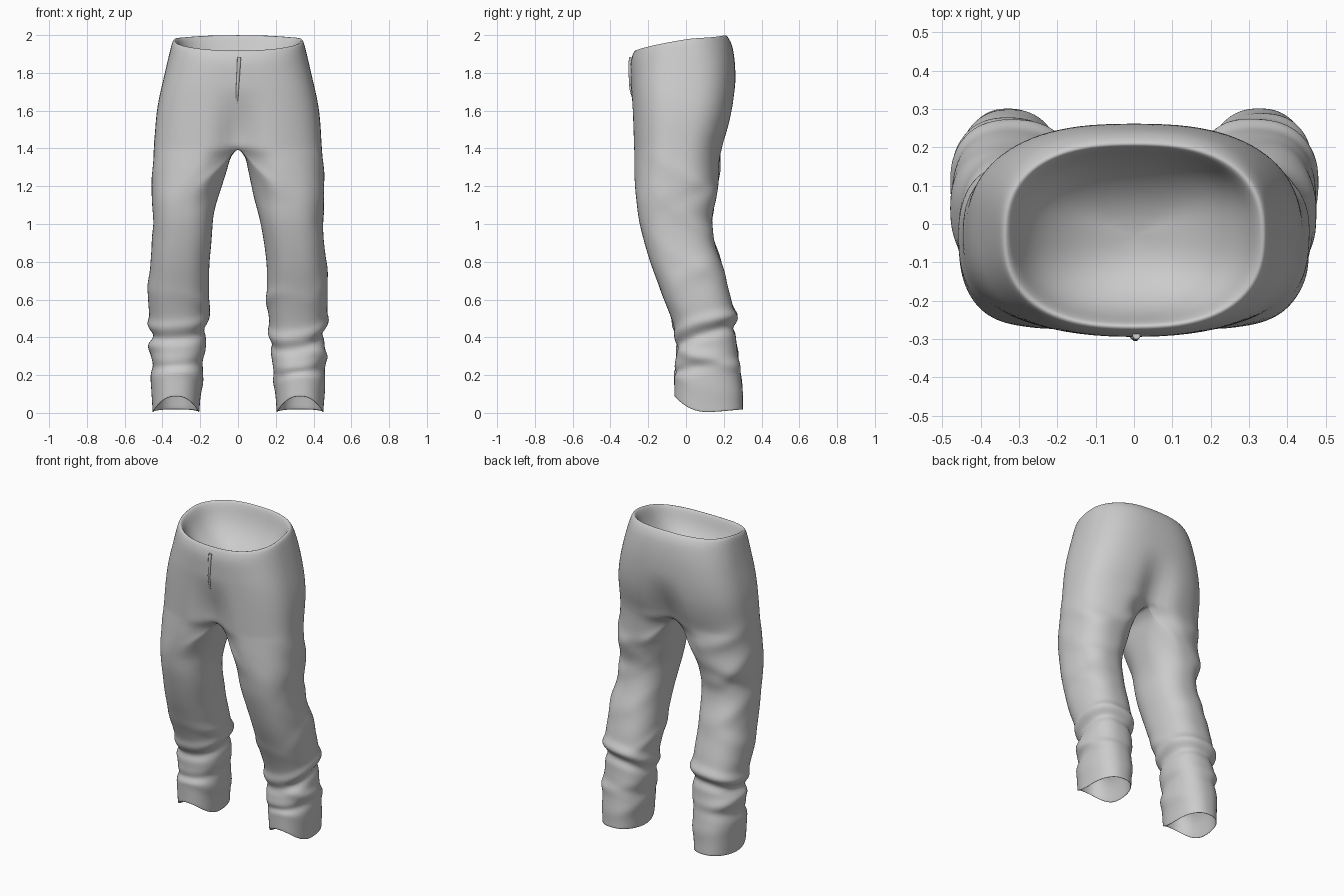
import bpy, bmesh
from math import sin, cos, pi, exp, radians, copysign

if "Cube" in bpy.data.objects:
    bpy.data.objects.remove(bpy.data.objects["Cube"])

# z, inner x, outer x, front y, back y
ROWS = [
    (2.00, 0, .345, -.275, .215), (1.95, 0, .358, -.292, .243), (1.80, 0, .390, -.294, .262),
    (1.60, 0, .430, -.290, .250), (1.40, 0, .445, -.284, .200), (1.365, .033, .447, -.282, .190),
    (1.28, .055, .452, -.279, .178), (1.15, .082, .457, -.266, .165), (1.00, .12, .450, -.245, .135),
    (.80, .15, .463, -.190, .180), (.60, .155, .475, -.115, .240), (.45, .168, .463, -.062, .262),
    (.36, .170, .458, -.050, .268), (.20, .190, .462, -.062, .290), (.0, .205, .452, -.062, .302)]

# cloth folds: height, tilt, depth, width, direction (0 side, -90 front, 90 back), focus
FOLDS = [
    (.455, .06, .022, .028, 70, .35), (.395, .06, -.020, .024, 20, .2), (.31, -.05, .022, .035, 10, 1.2),
    (.235, .05, -.016, .03, -60, .5), (.15, -.06, .010, .05, 180, .8), (.55, -.08, .010, .035, 180, 1.5),
    (.68, .12, .008, .05, 20, 1.5), (.88, -.15, .010, .06, 60, 2), (1.04, .16, -.010, .05, 60, 2),
    (1.18, -.22, .010, .05, 50, 2.5), (1.38, -.20, .016, .05, 50, 3), (1.40, .05, -.010, .03, 95, 3)]

N = 24            # steps around the outer half of a leg
CROTCH = 1.40


def smooth(a, b, v):
    t = max(0, min(1, (v - a) / (b - a)))
    return t * t * (3 - 2 * t)


def section(z):
    """Smoothly interpolated row at height z."""
    for i in range(len(ROWS) - 1):
        if ROWS[i + 1][0] <= z:
            break
    p1, p2 = ROWS[i], ROWS[i + 1]
    p0, p3 = ROWS[max(i - 1, 0)], ROWS[min(i + 2, len(ROWS) - 1)]
    h = p2[0] - p1[0]
    t = (z - p1[0]) / h
    out = []
    for k in range(1, 5):
        m1 = (p2[k] - p0[k]) / (p2[0] - p0[0]) * h
        m2 = (p3[k] - p1[k]) / (p3[0] - p1[0]) * h
        out.append((2*t**3 - 3*t*t + 1) * p1[k] + (t**3 - 2*t*t + t) * m1
                   + (3*t*t - 2*t**3) * p2[k] + (t**3 - t*t) * m2)
    return out


def spow(v, e):
    return copysign(abs(v) ** e, v)


def ring(z, s, full):
    """Half ring for the seat, or full ring for a leg, on side s."""
    xin, xout, yf, yb = section(z)
    xin = max(xin, 0)
    if s < 0:
        xin += .022 * exp(-((z - 1.1) / .15) ** 2) * smooth(CROTCH, 1.3, z)
    blend = smooth(CROTCH, 1.1, z)
    cx = xin + (xout - xin) / 2 * blend
    cy, ry = (yf + yb) / 2, (yb - yf) / 2
    e = .74 + .1 * blend + .06 * smooth(1.7, 2, z)
    dip = .33 * smooth(1.75, 1.40, z) * smooth(1.0, 1.35, z)
    pts = []
    for i in range(2 * N if full else N + 1):
        a = -pi / 2 + pi * i / N
        centre = not full and i in (0, N)
        c = 0 if i in (0, N) else cos(a)
        rx = xout - cx if c >= 0 else cx - xin
        d = 0
        for z0, tilt, amp, w, deg, k in FOLDS:
            zz = z0 + (.03 if s < 0 and z0 < .9 else 0)
            tl = tilt * (1 if s > 0 else .6)
            d += amp * exp(-((z - zz - tl * sin(a + .5 * s)) / w) ** 2) \
                * exp(k * (cos(a - radians(deg)) - 1))
        d *= smooth(1.55, 1.3, z)
        if z >= CROTCH - .001 and c <= 0:
            d = 0
        x = cx + rx * spow(c, e) + d * c * smooth(0, .1, abs(rx))
        oy = (ry + d) * spow(sin(a), e)
        oy *= 1 - dip * exp(-((x - xin) / .075) ** 2) * (1 if oy < 0 else .95)
        y = cy + oy
        # sloping waistline and arched hem
        dz = (.17 * (y - .215) + .015 * (x / .35) ** 2 * smooth(.2, 0, y)) * smooth(1.65, 2, z)
        dz += (.085 * max(0, -sin(a)) ** 2 + .015 * max(0, sin(a))) * smooth(.3, 0, z)
        pts.append((0 if centre else max(x, 0) * s, y, z + dz))
    return pts


def bridge(bm, r1, r2, s, closed):
    n = len(r1)
    for i in range(n if closed else n - 1):
        j = (i + 1) % n
        q = [r1[i], r1[j], r2[j], r2[i]]
        bm.faces.new(q if s < 0 else q[::-1])


def lining(bm, edge, s, closed, cx, cy, zc, steps):
    """Rolled rim and concave inside, closing an opening."""
    prev = edge
    for k, dz in steps:
        cur = [bm.verts.new((cx + (v.co.x - cx) * k, cy + (v.co.y - cy) * k,
                             zc + (v.co.z - zc) * k + dz)) for v in edge]
        bridge(bm, prev, cur, s, closed)
        prev = cur


bm = bmesh.new()
for s in (1, -1):
    # seat
    zs = [2 - (2 - CROTCH) * i / 16 for i in range(17)]
    seat = [[bm.verts.new(p) for p in ring(z, s, False)] for z in zs[:-1]]
    # leg
    lz = [CROTCH * (1 - i / 64) for i in range(65)]
    leg = [[bm.verts.new(p) for p in ring(z, s, True)] for z in lz]
    for v in leg[0][N:] + leg[0][:1]:
        v.co.x = 0
    for a, b in zip(seat, seat[1:] + [leg[0][:N + 1]]):
        bridge(bm, b, a, s, False)
    for a, b in zip(leg, leg[1:]):
        bridge(bm, b, a, s, True)
    # waist and hem linings
    lining(bm, seat[0], -s, False, 0, -.03, 1.96,
           [(.96, .003), (.91, -.025), (.86, -.07), (.76, -.13), (.55, -.19), (.3, -.225), (0, -.235)])
    lining(bm, leg[-1], s, True, .328 * s, .12, .03,
           [(.97, .004), (.93, .05), (.85, .12), (.6, .17), (.3, .19), (0, .195)])
bmesh.ops.remove_doubles(bm, verts=bm.verts, dist=.0006)
bmesh.ops.recalc_face_normals(bm, faces=bm.faces)
for f in bm.faces:
    f.smooth = True
me = bpy.data.meshes.new("trousers")
bm.to_mesh(me)
bm.free()
trousers = bpy.data.objects.new("trousers", me)
bpy.context.collection.objects.link(trousers)
sub = trousers.modifiers.new("soften", 'SUBSURF')
sub.levels = sub.render_levels = 1

# front fly seam, a thin ridge following the front centre line
cu = bpy.data.curves.new("fly_seam", 'CURVE')
cu.dimensions = '3D'
cu.bevel_depth = .010
cu.bevel_resolution = 2
cu.use_fill_caps = True
sp = cu.splines.new('POLY')
zs = [1.965 - .03 * i for i in range(13)]
sp.points.add(len(zs) - 1)
for i, (p, z) in enumerate(zip(sp.points, zs)):
    front = ring(z, 1, False)[0]
    p.co = (.006 - .014 * i / 12, front[1] - .002 + .003 * i / 12, front[2], 1)
    p.radius = 1 - .03 * i
fly = bpy.data.objects.new("fly_seam", cu)
bpy.context.collection.objects.link(fly)
